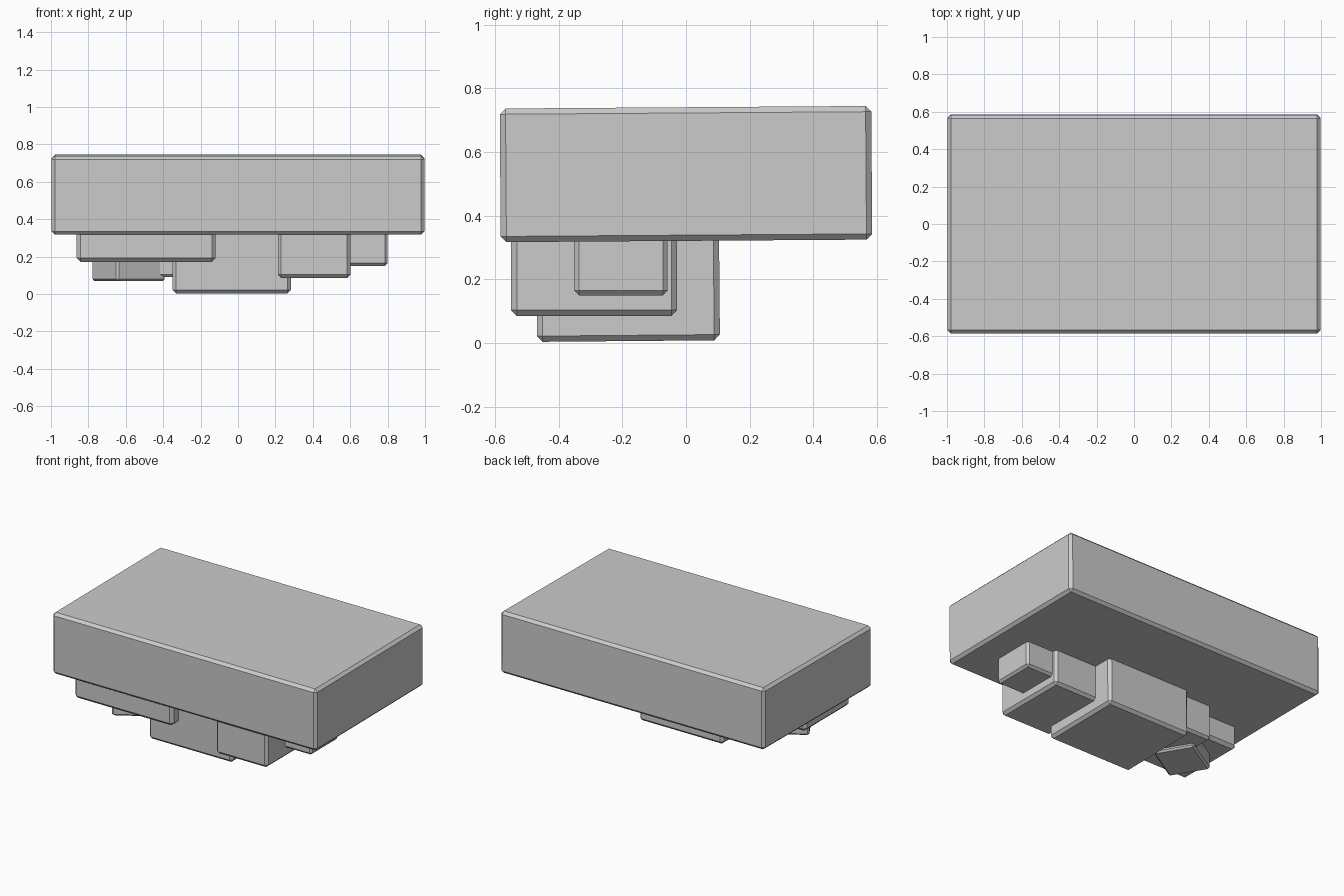
import bpy
from math import radians

if "Cube" in bpy.data.objects:
    bpy.data.objects.remove(bpy.data.objects["Cube"])


def block(name, x, y, z, bevel=0.018, tilt=0.0, yaw=0.0):
    """Chamfered box spanning the given (min, max) ranges, then rotated about its centre."""
    ranges = (x, y, z)
    centre = [(a + b) / 2 for a, b in ranges]
    bpy.ops.mesh.primitive_cube_add(size=1, location=centre)
    ob = bpy.context.object
    ob.name = name
    ob.scale = [b - a for a, b in ranges]
    bpy.ops.object.transform_apply(location=False, rotation=False, scale=True)
    ob.rotation_euler = (radians(tilt), 0, radians(yaw))
    mod = ob.modifiers.new("chamfer", 'BEVEL')
    mod.width = bevel
    mod.segments = 1
    return ob


# Large upper slab, leaning very slightly
block("slab", (-0.997, 0.997), (-0.584, 0.584), (0.321, 0.741), tilt=0.4)

# Deep middle block touching the ground
block("middle_block", (-0.35, 0.283), (-0.47, 0.105), (0.006, 0.40), tilt=0.5)

# Stepped blocks on the right
block("right_block", (0.213, 0.602), (-0.55, -0.028), (0.085, 0.40))
block("right_end_block", (0.53, 0.80), (-0.352, -0.058), (0.15, 0.40), bevel=0.015)

# Blocks on the left
block("left_block", (-0.863, -0.12), (-0.54, -0.05), (0.172, 0.40), bevel=0.02)
block("left_back_block", (-0.578, -0.29), (-0.30, 0.046), (0.09, 0.40), bevel=0.015)

# Small turned block under the left side
block("turned_block", (-0.737, -0.433), (-0.378, -0.112), (0.068, 0.22), bevel=0.012, yaw=31)
